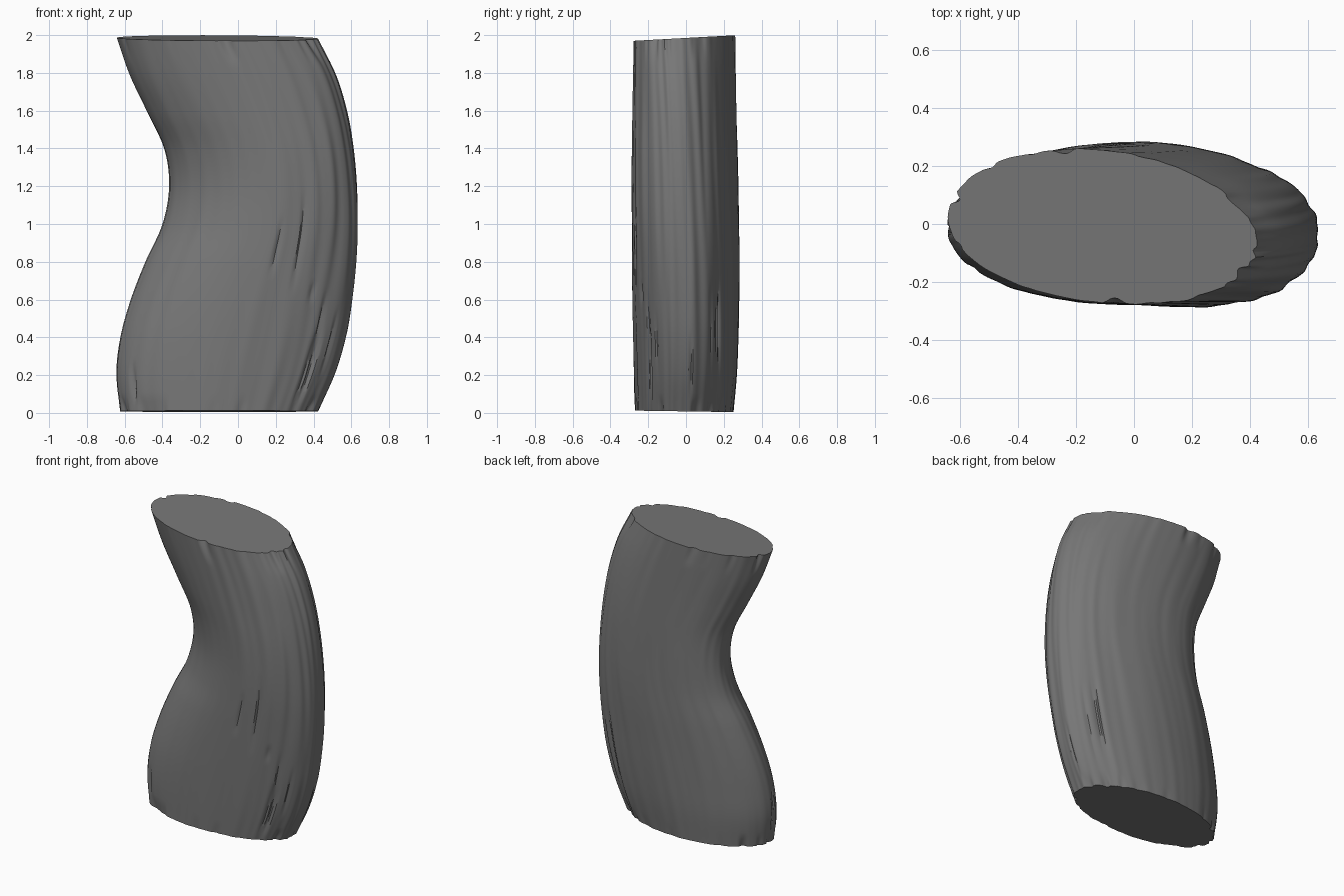
import bpy, bmesh, math, random
from mathutils import noise, Vector

if "Cube" in bpy.data.objects:
    bpy.data.objects.remove(bpy.data.objects["Cube"])

random.seed(4)
SIDES, ROWS = 240, 80
# Profiles, one value for each 0.2 of height
INNER = [-.625, -.645, -.622, -.567, -.49, -.4, -.365, -.39, -.48, -.572, -.64]
OUTER = [.425, .515, .575, .61, .632, .64, .634, .615, .58, .52, .422]
BACK = [.25, .268, .276, .28, .283, .281, .277, .272, .267, .263, .26]
FRONT = [-.27, -.275, -.279, -.282, -.284, -.285, -.285, -.284, -.281, -.278, -.275]
# Skew of the oval on the inner and outer side of the bend
INNER_LEAN = [.04, .03, 0, -.08, -.18, -.3, -.38, -.36, -.27, -.19, -.12]
OUTER_LEAN = [-.06, -.07, -.08, -.09, -.1, -.11, -.12, -.14, -.17, -.21, -.25]
PROFILES = (INNER, OUTER, FRONT, BACK, INNER_LEAN, OUTER_LEAN)


def spline(values, z):
    """Smooth curve through evenly spaced values."""
    t = max(0, min(z / .2, len(values) - 1.0001))
    i = int(t)
    f = t - i
    b, c = values[i], values[i + 1]
    a = values[i - 1] if i else 2 * b - c
    d = values[i + 2] if i + 2 < len(values) else 2 * c - b
    return b + .5 * f * (c - a + f * (2*a - 5*b + 4*c - d + f * (3*(b - c) + d - a)))


# Long bark cracks: angle, lowest and highest height
cracks = [(-1.12, .62, 1.2), (-1.36, .72, 1.05), (-.9, .58, .7)]
for _ in range(9):
    low = random.uniform(0, .2)
    cracks.append((random.uniform(-.9, 1.1), low, low + random.uniform(.3, .6)))
for _ in range(5):
    low = random.uniform(.02, .2)
    cracks.append((random.uniform(2.5, 3.8), low, low + .2))


def bark(angle, z):
    """Outward offset made of lengthwise ridges and cracks."""
    around = Vector((math.cos(angle), math.sin(angle), 0))
    side = .3 + .7 * max(0, math.cos(angle))
    p = around * 8 + Vector((0, 0, z * .8))
    q = around * 2.5 + Vector((0, 0, z * 1.2))
    push = side * (.012 * noise.noise(p) + .008 * noise.noise(q))
    for centre, low, high in cracks:
        if low < z < high:
            gap = math.remainder(angle - centre, math.tau)
            depth = .012 * math.sin(math.pi * (z - low) / (high - low))
            push -= depth * max(0, 1 - abs(gap) / .032)
    return push


def chip(angle, seed):
    """Broken bark depth along a cut edge."""
    p = Vector((math.cos(angle) * 6, math.sin(angle) * 6, seed))
    return max(0, noise.noise(p) - .08)


# Bent log lofted from skewed oval rings
bm = bmesh.new()
rings = []
for row in range(ROWS + 1):
    t = row / ROWS
    z = 2 * t
    x0, x1, y0, y1, lean_in, lean_out = (spline(v, z) for v in PROFILES)
    top_fade = max(0, 1 - (2 - z) / .13)
    low_fade = max(0, 1 - z / .08)
    ring = []
    for k in range(SIDES):
        a = math.tau * k / SIDES
        push = bark(a, z) - .04 * (chip(a, 3) * top_fade + chip(a, 9) * low_fade)
        outward = (1 + math.cos(a)) / 2
        lean = lean_in + (lean_out - lean_in) * outward
        x = (x0 + x1) / 2 + ((x1 - x0) / 2 + push) * math.cos(a)
        y = (y0 + y1) / 2 + ((y1 - y0) / 2 + push) * math.sin(a + lean)
        tilt = t * (-.015 + .055 * y) + (1 - t) * (.008 - .015 * y)
        ring.append(bm.verts.new((x, y, z + tilt)))
    rings.append(ring)
for low, high in zip(rings, rings[1:]):
    for k in range(SIDES):
        j = (k + 1) % SIDES
        bm.faces.new((low[k], low[j], high[j], high[k]))

# Sawn ends
bm.faces.new(rings[-1])
bm.faces.new(rings[0][::-1])
mesh = bpy.data.meshes.new("bent_log")
bm.to_mesh(mesh)
bm.free()
log = bpy.data.objects.new("bent_log", mesh)
bpy.context.collection.objects.link(log)

# Single grey bark colour
grey = bpy.data.materials.new("dark_grey_bark")
grey.use_nodes = True
colour = (.185, .185, .185, 1)
grey.diffuse_color = colour
grey.node_tree.nodes["Principled BSDF"].inputs["Base Color"].default_value = colour
mesh.materials.append(grey)

bpy.context.view_layer.objects.active = log
log.select_set(True)
bpy.ops.object.shade_smooth_by_angle(angle=math.radians(40))
